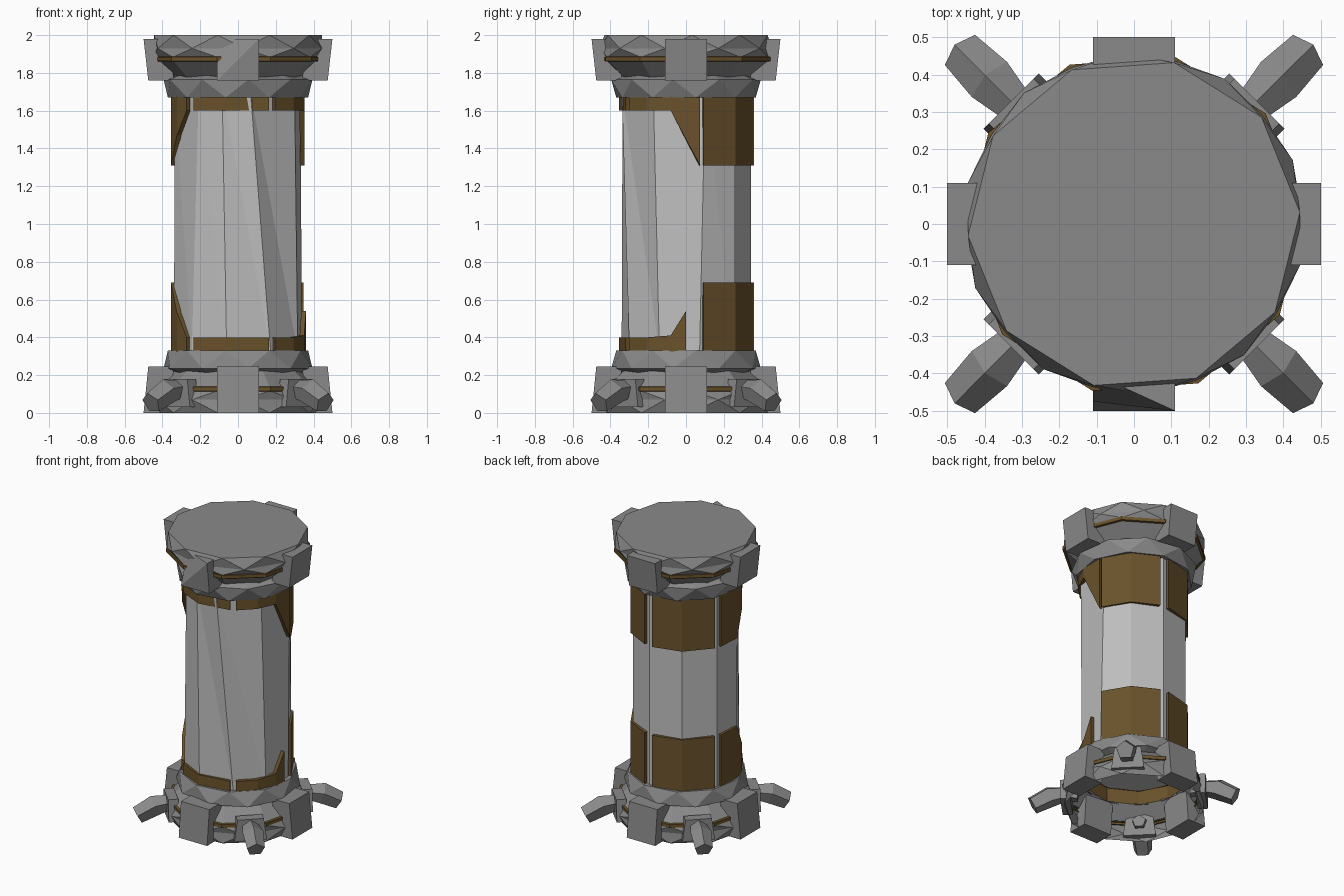
import bpy, bmesh, math
from mathutils import Vector

if "Cube" in bpy.data.objects:
    bpy.data.objects.remove(bpy.data.objects["Cube"])


def mat(name, col):
    m = bpy.data.materials.new(name)
    m.diffuse_color = (*col, 1)
    m.use_nodes = True
    m.node_tree.nodes["Principled BSDF"].inputs["Base Color"].default_value = m.diffuse_color
    return m


GREY = mat("dark grey metal", (0.255, 0.255, 0.255))
LIGHT = mat("light grey shell", (0.52, 0.52, 0.52))
BROWN = mat("brown bronze", (0.145, 0.085, 0.024))


def make(name, verts, faces, material):
    me = bpy.data.meshes.new(name)
    me.from_pydata([tuple(v) for v in verts], [], faces)
    bm = bmesh.new()
    bm.from_mesh(me)
    bmesh.ops.recalc_face_normals(bm, faces=bm.faces)
    bm.to_mesh(me)
    bm.free()
    me.materials.append(material)
    ob = bpy.data.objects.new(name, me)
    bpy.context.collection.objects.link(ob)
    return ob


def pol(r, deg, z):
    a = math.radians(deg)
    return Vector((r * math.cos(a), r * math.sin(a), z))


def loft(name, rings, material, caps=True):
    """Rings of (radius, z, angle list), joined by triangles."""
    n = len(rings[0][2])
    verts = [pol(r, a, z) for r, z, angs in rings for a in angs]
    faces = []
    for i in range(len(rings) - 1):
        for j in range(n):
            k = (j + 1) % n
            a, b, c, d = i * n + j, i * n + k, (i + 1) * n + j, (i + 1) * n + k
            faces += [(a, b, c), (b, d, c)]
    if caps:
        faces += [tuple(range(n))[::-1], tuple(range((len(rings) - 1) * n, len(rings) * n))]
    return make(name, verts, faces, material)


def even(off, n=10):
    return [off + 360 / n * j for j in range(n)]


def flip(z, top):
    return z if top else 2 - z


# Body shell: slightly twisted ten-sided column
low = [12, 47, 83, 121, 160, 192, 225, 260, 300, 336]
high = [17, 47, 83, 121, 160, 194, 233, 256, 281, 330]
loft("body_shell", [(0.346, 0.32, low), (0.346, 1.7, high)], LIGHT)
# Bronze lining seen through the open base
loft("base_lining", [(0.345, 0.22, low), (0.345, 0.318, low)], BROWN, caps=False)

# Bronze panels around both ends of the body: angles and height at each angle
panels = [
    ([15, 47, 78], [.36, .36, .36]),
    ([88, 121, 156], [.36, .36, .36]),
    ([163, 190, 206, 221], [.36, .36, .20, .07]),
    ([229, 260, 297], [.07, .07, .07]),
    ([303, 325, 347, 360], [.07, .07, .08, .21]),
]


def panel(name, angs, hs, top):
    n = len(angs)
    z0 = 1.68 if top else 0.32
    s = -1 if top else 1
    v = []
    for r in (0.36, 0.335):
        v += [pol(r, a, z0) for a in angs]
        v += [pol(r, a, z0 + s * (h + .01)) for a, h in zip(angs, hs)]
    f = []
    for j in range(n - 1):
        f += [(j, j + 1, n + j + 1, n + j),
              (2 * n + j, 3 * n + j, 3 * n + j + 1, 2 * n + j + 1),
              (n + j, n + j + 1, 3 * n + j + 1, 3 * n + j),
              (j, 2 * n + j, 2 * n + j + 1, j + 1)]
    f += [(0, n, 3 * n, 2 * n), (n - 1, 3 * n - 1, 4 * n - 1, 2 * n - 1)]
    make(name, v, f, BROWN)


for top in (False, True):
    end = "upper" if top else "lower"
    for i, (angs, hs) in enumerate(panels):
        if top and i == 4:
            angs, hs = [303, 325, 347, 372], [.07, .07, .07, .36]
        panel(f"{end}_panel_{i}", angs, hs, top)

    # Neck ring next to the body (the lower end is an open shell)
    loft(end + "_neck", [(.34, flip(1.67, top), even(8)), (.375, flip(1.67, top), even(8)),
                         (.40, flip(1.765, top), even(26)), (.35, flip(1.785, top), even(26))],
         GREY, caps=top)
    # Undercut and thin bronze band
    loft(end + "_undercut", [(.35, flip(1.775, top), even(4)), (.445, flip(1.862, top), even(4))],
         GREY, caps=top)
    loft(end + "_band", [(.44, flip(1.86, top), even(4)), (.46, flip(1.862, top), even(4)),
                         (.46, flip(1.885, top), even(4)), (.44, flip(1.887, top), even(4))],
         BROWN, caps=top)
    # Outer rim
    loft(end + "_rim", [(.45, flip(1.883, top), even(4)), (.458, flip(1.93, top), even(22)),
                        (.445, flip(2.0, top), even(40))], GREY, caps=top)

    # Four clamp blocks
    for i, deg in enumerate((0, 90, 180, 270)):
        zs = (1.76, 1.98) if top else (1.755, 2.0)
        v = []
        for r0, r1, z in ((.34, .475, zs[0]), (.36, .5, zs[1])):
            for r, t in ((r0, -.11), (r1, -.11), (r1, .11), (r0, .11)):
                # the front upper block has one corner cut away
                if top and deg == 270 and z > 1.9 and r > .4 and t < 0:
                    r = .40
                v.append((r, t, flip(z, top)))
        a = math.radians(deg)
        v = [(r * math.cos(a) - t * math.sin(a), r * math.sin(a) + t * math.cos(a), z) for r, t, z in v]
        f = [(0, 1, 2, 3), (4, 5, 6, 7), (0, 1, 5, 4), (2, 3, 7, 6), (3, 0, 4, 7)]
        f += [(1, 2, 6), (1, 6, 5)]
        make(f"{end}_clamp_{i}", v, f, GREY)


# Feet: bent tubes on brackets, at the four diagonals
def sweep(name, deg, sections, material):
    rad = Vector(pol(1, deg, 0))
    tan = Vector((-rad.y, rad.x, 0))
    v, f, n = [], [], 5
    for r, z, size, tilt in sections:
        up = rad * math.sin(tilt) + Vector((0, 0, math.cos(tilt)))
        for j in range(n):
            a = math.tau * j / n + math.pi / 2
            v.append(rad * r + Vector((0, 0, z)) + tan * size * math.cos(a) + up * size * math.sin(a))
    for i in range(len(sections) - 1):
        for j in range(n):
            k = (j + 1) % n
            f.append((i * n + j, i * n + k, (i + 1) * n + k, (i + 1) * n + j))
    f += [tuple(range(n)), tuple(range((len(sections) - 1) * n, len(sections) * n))]
    make(name, v, f, material)


for i, deg in enumerate((45, 135, 225, 315)):
    sweep(f"foot_{i}", deg, [(.36, .11, .045, 0), (.44, .125, .05, .1),
                             (.54, .11, .07, .35), (.65, .052, .06, .5)], GREY)
    v = [pol(1, deg, 0) * r + pol(t, deg + 90, 0) + Vector((0, 0, z))
         for r in (.40, .465) for t, z in ((-.105, .03), (.105, .03), (.085, .18), (-.085, .18))]
    make(f"foot_bracket_{i}", v, [(0, 1, 2, 3), (4, 5, 6, 7), (0, 1, 5, 4), (1, 2, 6, 5),
                                  (2, 3, 7, 6), (3, 0, 4, 7)], GREY)
